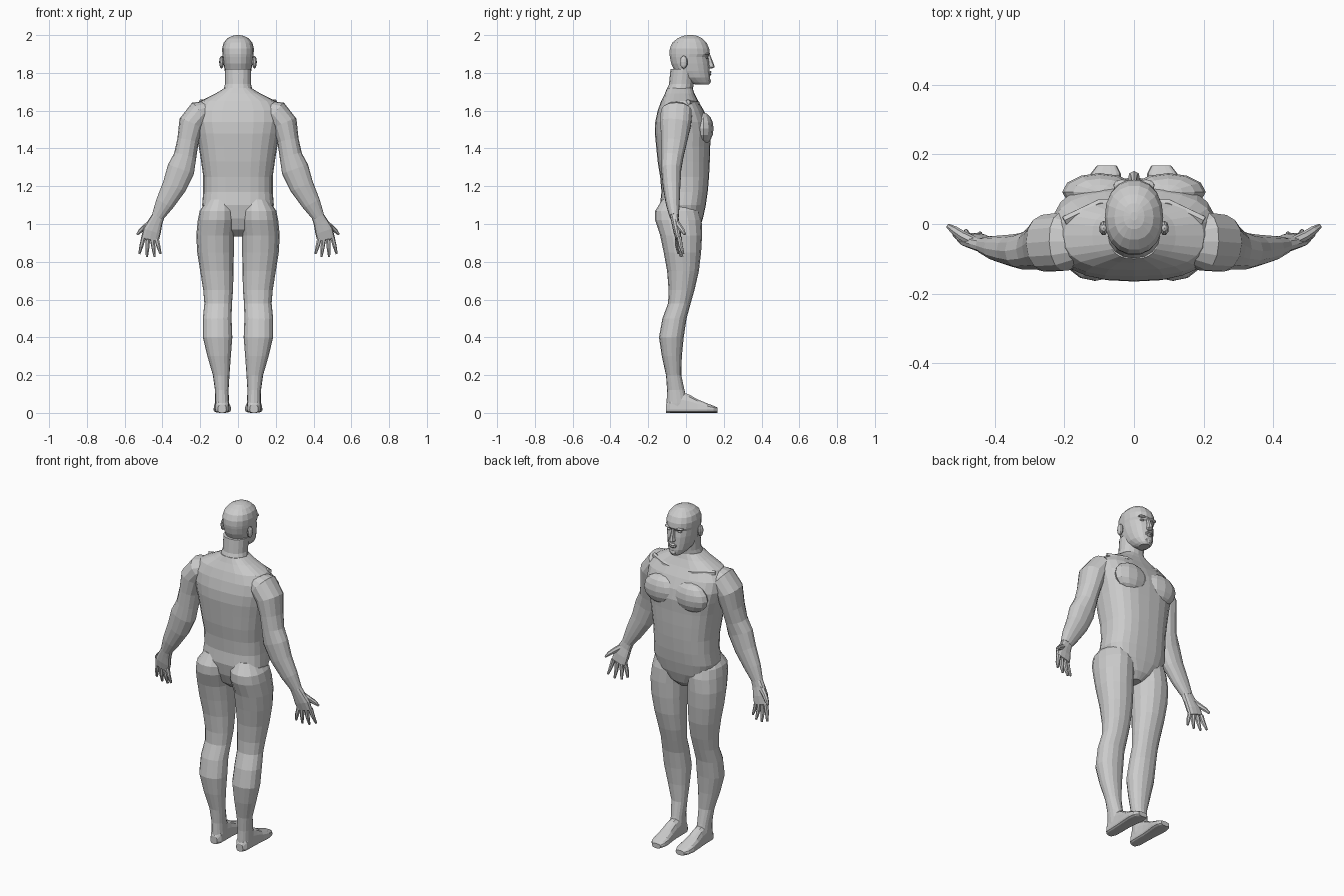
import bpy, bmesh, math
from mathutils import Vector


def section(c, u, v, ru, front, back, n, e):
    """Superellipse ring around c: half width ru along u, front/back reach along +v/-v."""
    pts = []
    for i in range(n):
        a = 2 * math.pi * i / n
        ca, sa = math.cos(a), math.sin(a)
        x = math.copysign(abs(ca) ** (2 / e), ca) * ru
        y = math.copysign(abs(sa) ** (2 / e), sa) * (front if sa > 0 else back)
        pts.append(c + u * x + v * y)
    return pts


def loft(name, rings, mirror=False):
    bm = bmesh.new()
    loops = [[bm.verts.new(p) for p in r] for r in rings]
    n = len(loops[0])
    for a, b in zip(loops, loops[1:]):
        for i in range(n):
            j = (i + 1) % n
            bm.faces.new((a[i], a[j], b[j], b[i]))
    bm.faces.new(loops[0][::-1])
    bm.faces.new(loops[-1])
    return finish(name, bm, mirror)


def finish(name, bm, mirror):
    bmesh.ops.recalc_face_normals(bm, faces=bm.faces)
    me = bpy.data.meshes.new(name)
    bm.to_mesh(me)
    bm.free()
    ob = bpy.data.objects.new(name, me)
    bpy.context.collection.objects.link(ob)
    if mirror:
        ob.modifiers.new("Mirror", 'MIRROR').use_mirror_merge = False
    return ob


def column(name, rows, n=20, e=2.4, mirror=False):
    """Upright part; rows are (z, x centre, half width, y back, y front)."""
    X, Y = Vector((1, 0, 0)), Vector((0, 1, 0))
    rings = []
    for z, xc, w, yb, yf in rows:
        mid, h = (yb + yf) / 2, (yf - yb) / 2
        rings.append(section(Vector((xc, mid, z)), X, Y, w, h, h, n, e))
    return loft(name, rings, mirror)


def limb(name, rows, n=12, e=2.2):
    """Part along a path; rows are (x, y, z, half width, half depth)."""
    P = [Vector(r[:3]) for r in rows]
    rings = []
    for i, r in enumerate(rows):
        t = (P[min(i + 1, len(P) - 1)] - P[max(i - 1, 0)]).normalized()
        u = Vector((-t.z, 0, t.x)).normalized()
        rings.append(section(P[i], u, t.cross(u), r[3], r[4], r[4], n, e))
    return loft(name, rings, True)


def blob(name, c, s, mirror=False, seg=12):
    bm = bmesh.new()
    bmesh.ops.create_uvsphere(bm, u_segments=seg, v_segments=seg * 2 // 3, radius=1)
    for v in bm.verts:
        v.co = Vector([c[k] + v.co[k] * s[k] for k in range(3)])
    return finish(name, bm, mirror)


# Torso from crotch to the base of the neck
column("torso", [
    (.935, 0, .03, -.06, .04), (.97, 0, .09, -.1, .07), (1.03, 0, .17, -.125, .09),
    (1.1, 0, .19, -.138, .105), (1.17, 0, .184, -.13, .115), (1.25, 0, .184, -.137, .122),
    (1.33, 0, .195, -.15, .126), (1.41, 0, .208, -.158, .128), (1.48, 0, .222, -.165, .132),
    (1.54, 0, .235, -.163, .122), (1.6, 0, .235, -.15, .095), (1.65, 0, .2, -.132, .065),
    (1.69, 0, .12, -.112, .045), (1.72, 0, .07, -.1, .035)], n=24, e=2.6)
blob("chest_muscle", (.098, .092, 1.505), (.108, .054, .085), True)
limb("collarbone", [(.015, .062, 1.625, .01, .01), (.1, .06, 1.64, .012, .012),
                    (.2, .01, 1.645, .014, .014)], n=6)

# Neck and head
column("neck", [(1.62, 0, .1, -.142, .05), (1.68, 0, .085, -.115, .033),
                (1.74, 0, .069, -.09, .04), (1.82, 0, .07, -.082, .05)], n=16, e=2.1)
column("head", [
    (1.738, 0, .028, .05, .12), (1.75, 0, .042, .01, .127), (1.775, 0, .06, -.035, .128),
    (1.81, 0, .07, -.062, .126), (1.85, 0, .077, -.08, .124), (1.885, 0, .081, -.087, .118),
    (1.9, 0, .083, -.089, .128), (1.93, 0, .084, -.087, .124), (1.96, 0, .076, -.074, .11),
    (1.983, 0, .056, -.046, .086), (1.996, 0, .03, -.015, .06), (2.0, 0, .01, .01, .035)], n=18, e=2.2)
column("nose", [(1.822, 0, .014, .1, .135), (1.83, 0, .018, .1, .152),
                (1.845, 0, .013, .1, .148), (1.895, 0, .008, .1, .128)], n=8)
column("lips", [(1.785, 0, .018, .1, .13), (1.793, 0, .024, .1, .135), (1.798, 0, .026, .1, .13),
                (1.803, 0, .024, .1, .136), (1.811, 0, .016, .1, .13)], n=8)
blob("chin", (0, .112, 1.757), (.026, .02, .018), seg=9)
blob("brow", (.034, .11, 1.9), (.026, .018, .007), True, seg=9)
blob("eye", (.034, .106, 1.881), (.013, .012, .007), True, seg=9)
blob("ear", (.087, -.012, 1.857), (.013, .021, .034), True, seg=9)

# Legs, including the buttocks
column("leg", [
    (1.13, .1, .06, -.125, .03), (1.07, .11, .093, -.163, .07), (1.02, .113, .1, -.163, .083),
    (.94, .121, .1, -.137, .085), (.85, .119, .097, -.118, .08), (.75, .112, .088, -.1, .068),
    (.65, .105, .079, -.092, .045), (.58, .105, .073, -.095, .025), (.5, .11, .076, -.125, .003),
    (.4, .108, .078, -.143, -.012), (.3, .1, .062, -.128, -.022), (.2, .089, .044, -.106, -.025),
    (.12, .086, .036, -.1, -.008), (.05, .084, .037, -.103, .01), (.02, .084, .035, -.1, .01)],
    n=16, e=2.2, mirror=True)

# Feet, lofted from heel to toe
X, Z = Vector((1, 0, 0)), Vector((0, 0, 1))
loft("foot", [section(Vector((x, y, .018)), X, Z, w, top - .018, .018, 14, 2.7) for y, x, w, top in [
    (-.106, .084, .022, .045), (-.085, .084, .036, .08), (-.03, .084, .037, .115), (.015, .085, .038, .1),
    (.06, .085, .042, .073), (.11, .083, .047, .052), (.145, .081, .043, .038), (.168, .078, .028, .028)]], True)

# Arms from shoulder to wrist
limb("arm", [
    (.15, -.05, 1.61, .045, .06), (.2, -.05, 1.59, .068, .085), (.247, -.055, 1.53, .068, .083),
    (.265, -.063, 1.44, .057, .07), (.28, -.072, 1.36, .06, .06), (.302, -.078, 1.29, .073, .054),
    (.337, -.076, 1.2, .064, .047), (.387, -.07, 1.11, .05, .037), (.425, -.062, 1.04, .033, .025)], n=14)

# Hands, palms forward with thumbs outward
limb("palm", [(.418, -.063, 1.05, .032, .023), (.437, -.057, 1.01, .038, .02),
              (.455, -.048, .965, .048, .02), (.466, -.04, .92, .047, .015)], e=2.6)
for i, (bx, by, bz, tx, ty, tz) in enumerate([
        (.432, -.045, .925, .41, -.04, .842), (.453, -.042, .92, .441, -.027, .827),
        (.477, -.038, .92, .482, -.02, .827), (.499, -.035, .93, .522, -.014, .842)]):
    limb(f"finger_{i + 1}", [(bx, by, bz, .013, .013),
                             ((bx + tx) / 2, (by + ty) / 2 - .004, (bz + tz) / 2, .011, .011),
                             (tx, ty, tz, .006, .006)], n=7)
limb("thumb", [(.455, -.052, 1.01, .018, .015), (.49, -.035, .985, .015, .014),
               (.515, -.018, .965, .012, .012), (.533, -.006, .945, .006, .007)], n=7)
